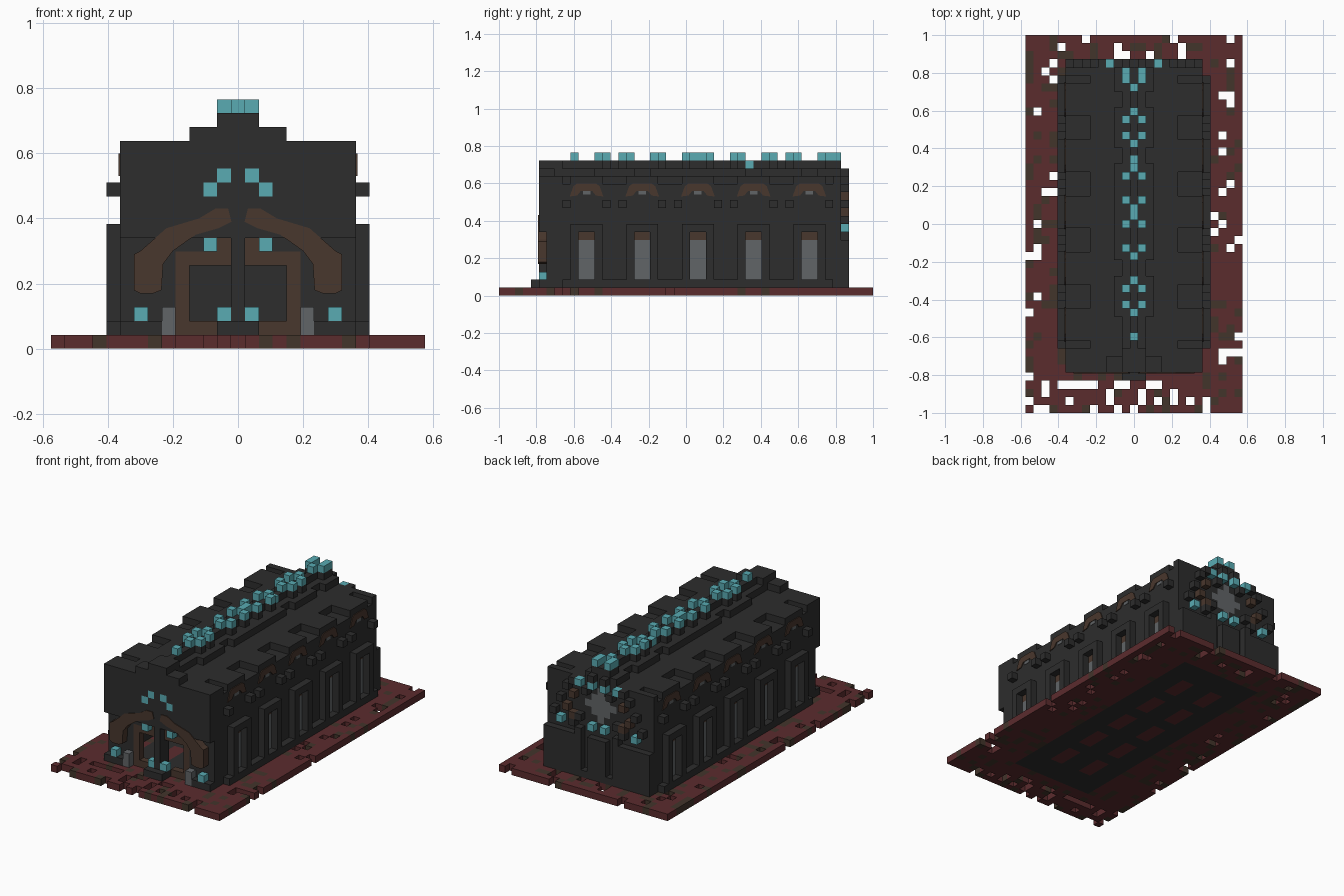
import bpy, bmesh, random
from mathutils import Vector

if "Cube" in bpy.data.objects:
    bpy.data.objects.remove(bpy.data.objects["Cube"], do_unlink=True)

V = 2 / 47                      # size of one block
random.seed(7)


def material(name, rgb):
    m = bpy.data.materials.new(name)
    m.use_nodes = True
    m.diffuse_color = (*rgb, 1)
    bsdf = m.node_tree.nodes["Principled BSDF"]
    bsdf.inputs["Base Color"].default_value = (*rgb, 1)
    bsdf.inputs["Roughness"].default_value = 0.9
    return m


STONE = material("dark stone", (0.026, 0.026, 0.026))
RED = material("dark red ground", (0.105, 0.025, 0.027))
BROWN = material("dark brown wood", (0.066, 0.038, 0.026))
MOSS = material("brown ground", (0.055, 0.035, 0.024))
TEAL = material("teal lamp", (0.10, 0.41, 0.45))
GREY = material("grey glass", (0.12, 0.128, 0.135))

grid = {}                       # block position -> part name
colour = {}                     # part name -> material


def fill(part, mat, xs, ys, zs, mirror=False):
    """Fill an inclusive block range; part None carves it away."""
    if part:
        colour[part] = mat
    for i in range(xs[0], xs[1] + 1):
        for j in range(ys[0], ys[1] + 1):
            for k in range(zs[0], zs[1] + 1):
                for s in ((1, -1) if mirror else (1,)):
                    if part:
                        grid[(i * s, j, k)] = part
                    else:
                        grid.pop((i * s, j, k), None)


def block(part, mat, i, j, k, mirror=True):
    fill(part, mat, (i, i), (j, j), (k, k), mirror)


def link(name, bm, mat):
    me = bpy.data.meshes.new(name)
    bmesh.ops.recalc_face_normals(bm, faces=bm.faces)
    bm.to_mesh(me)
    bm.free()
    me.materials.append(mat)
    bpy.context.collection.objects.link(bpy.data.objects.new(name, me))


# Ground slab, ragged at the edges
colour["ground"], colour["ground_patches"] = RED, MOSS
for i in range(-13, 14):
    for j in range(-23, 24):
        outside = abs(i) > 9 or j < -19 or j > 20
        holes = 0.27 if j < -19 else 0.085
        corner = abs(i) == 13 and abs(j) == 23
        if outside and not corner and random.random() < holes:
            continue
        grid[(i, j, 0)] = "ground_patches" if random.random() < 0.17 else "ground"

# Floor with red seating patches
fill("floor", STONE, (-6, 6), (-17, 18), (0, 0))
for j in range(-13, 16, 6):
    fill("ground", RED, (2, 3), (j, j + 3), (0, 0), True)
    fill("pews", BROWN, (2, 5), (j, j), (1, 1), True)

# Hollow walls and plinth
fill("walls", STONE, (-8, 8), (-17, 19), (1, 14))
fill(None, None, (-7, 7), (-16, 18), (1, 12))
fill("plinth", STONE, (9, 9), (-15, 18), (1, 1), True)

# Roof: step down along the eaves, then raise the dormers
fill(None, None, (6, 8), (-15, 18), (14, 14), True)
centres = [-13 + 7 * n for n in range(5)]      # left block of each window pair
for c in centres:
    fill("dormers", STONE, (6, 8), (c - 1, c + 2), (14, 14), True)
    fill("window_frames", STONE, (9, 9), (c - 1, c + 2), (1, 8), True)
    fill(None, None, (9, 9), (c, c + 1), (2, 7), True)
    fill("window_glass", GREY, (8, 8), (c, c + 1), (2, 6), True)
    fill("window_lintels", BROWN, (8, 8), (c, c + 1), (7, 7), True)
    for j in (c - 2, c + 3):
        block("brackets", STONE, 9, j, 11)

# Ridge with clusters of lamps
fill("ridge", STONE, (-1, 1), (-18, 19), (15, 15))
fill("ridge", STONE, (0, 0), (-18, 19), (16, 16))
side_lamps = (-10, -8, -3, 0, 3, 6, 11, 13, 18, 19)
middle_lamps = (-14, -11, -7, -4, 1, 2, 7, 10, 14, 17)
for j in side_lamps:
    fill("ridge", STONE, (-2, 2), (j - 1, min(j + 1, 19)), (15, 15))
    fill("ridge", STONE, (-1, 1), (j, j), (16, 16))
    block("ridge_lamps", TEAL, 1, j, 17)
for j in middle_lamps:
    block("ridge_lamps", TEAL, 0, j, 17)
block("ridge_lamps", TEAL, 0, 8, 16)

# Front gable and its stepped top
fill("front_gable", STONE, (-8, 8), (-18, -18), (8, 14))
fill("front_gable", STONE, (-3, 3), (-18, -17), (15, 15))
fill("front_gable", STONE, (-1, 1), (-18, -16), (16, 16))
fill("front_gable", STONE, (7, 8), (-18, -18), (9, 10), True)

# Double doorway
fill(None, None, (1, 4), (-17, -17), (1, 6), True)
fill("door_pillar", STONE, (0, 0), (-18, -17), (1, 9))
fill("door_step", STONE, (-1, 1), (-19, -18), (1, 1))
fill("door_frame", BROWN, (4, 4), (-17, -17), (1, 6), True)
fill("door_frame", BROWN, (1, 4), (-17, -17), (6, 6), True)
fill("door_frame", BROWN, (1, 1), (-17, -17), (7, 7), True)
fill("door_sill", BROWN, (2, 3), (-17, -17), (1, 1), True)
fill("door_posts", GREY, (5, 5), (-18, -18), (1, 2), True)
fill("lamp_bases", STONE, (6, 8), (-18, -18), (1, 1), True)
for i, k in ((1, 2), (7, 2), (2, 7), (2, 11), (1, 12)):
    block("front_lamps", TEAL, i, -18, k)

# Rear buttress and rose window
fill("rear_buttress", STONE, (-8, 8), (20, 20), (1, 6))
fill(None, None, (2, 2), (20, 20), (2, 6), True)
fill("rose_window", GREY, (-2, 2), (19, 19), (11, 11))
fill("rose_window", GREY, (-1, 1), (19, 19), (10, 12))
fill("rose_window", GREY, (0, 0), (19, 19), (9, 13))
for i, k in ((4, 14), (1, 15), (2, 13), (5, 13), (6, 11), (3, 9), (4, 8), (7, 9), (3, 7)):
    block("rear_studs", STONE, i, 20, k)
for i, k in ((4, 12), (5, 10), (4, 9)):
    block("rear_carvings", BROWN, i, 20, k)
for i, k in ((6, 8), (3, 14), (1, 8), (1, 14)):
    block("rear_lamps", TEAL, i, 20, k)

# Turn the blocks of each part into a mesh of exposed faces
AXES = [Vector(a) * s for a in ((1, 0, 0), (0, 1, 0), (0, 0, 1)) for s in (1, -1)]
for part, mat in colour.items():
    bm, corners = bmesh.new(), {}

    def corner(p):
        key = tuple(round(c * 2) for c in p)
        if key not in corners:
            corners[key] = bm.verts.new((p.x * V, p.y * V, (p.z + 0.5) * V))
        return corners[key]

    for cell in [c for c, name in grid.items() if name == part]:
        mid = Vector(cell)
        for n in AXES:
            if tuple(int(c) for c in mid + n) in grid:
                continue
            u = Vector((n.y, n.z, n.x))
            w = n.cross(u)
            quad = [corner(mid + (n + u * a + w * b) / 2)
                    for a, b in ((1, 1), (-1, 1), (-1, -1), (1, -1))]
            if not bm.faces.get(quad):
                bm.faces.new(quad)
    link(part, bm, mat)


def slab(name, points, direction, mat):
    """Extrude a closed outline along a direction."""
    bm = bmesh.new()
    face = bm.faces.new([bm.verts.new(p) for p in points])
    out = bmesh.ops.extrude_face_region(bm, geom=[face])
    moved = [g for g in out["geom"] if isinstance(g, bmesh.types.BMVert)]
    bmesh.ops.translate(bm, verts=moved, vec=direction)
    link(name, bm, mat)


# Curved wooden arch over the doorway, and small ones under the dormers
door_arch = [(.32, .18), (.32, .29), (.30, .30), (.22, .37), (.12, .40), (.07, .43),
             (.03, .43), (.02, .39), (.06, .37), (.13, .35), (.20, .30), (.23, .26),
             (.235, .18), (.26, .17), (.30, .17)]
small_arch = [(-.09, .53), (-.07, .585), (-.05, .60), (.05, .60), (.07, .585),
              (.09, .53), (.05, .535), (.03, .56), (-.03, .56), (-.05, .535)]
for side, s in (("left", 1), ("right", -1)):
    slab(side + "_door_arch", [(x * s, -18.6 * V, z) for x, z in door_arch],
         (0, 1.1 * V, 0), BROWN)
    for n, c in enumerate(centres):
        y0 = (c + 0.5) * V
        slab(f"{side}_dormer_arch_{n}", [(.358 * s, y0 + y, z) for y, z in small_arch],
             (.009 * s, 0, 0), BROWN)
        pane = [(-.02, .54), (-.02, .56), (.02, .56), (.02, .54)]
        slab(f"{side}_dormer_pane_{n}", [(.358 * s, y0 + y, z) for y, z in pane],
             (.006 * s, 0, 0), GREY)
